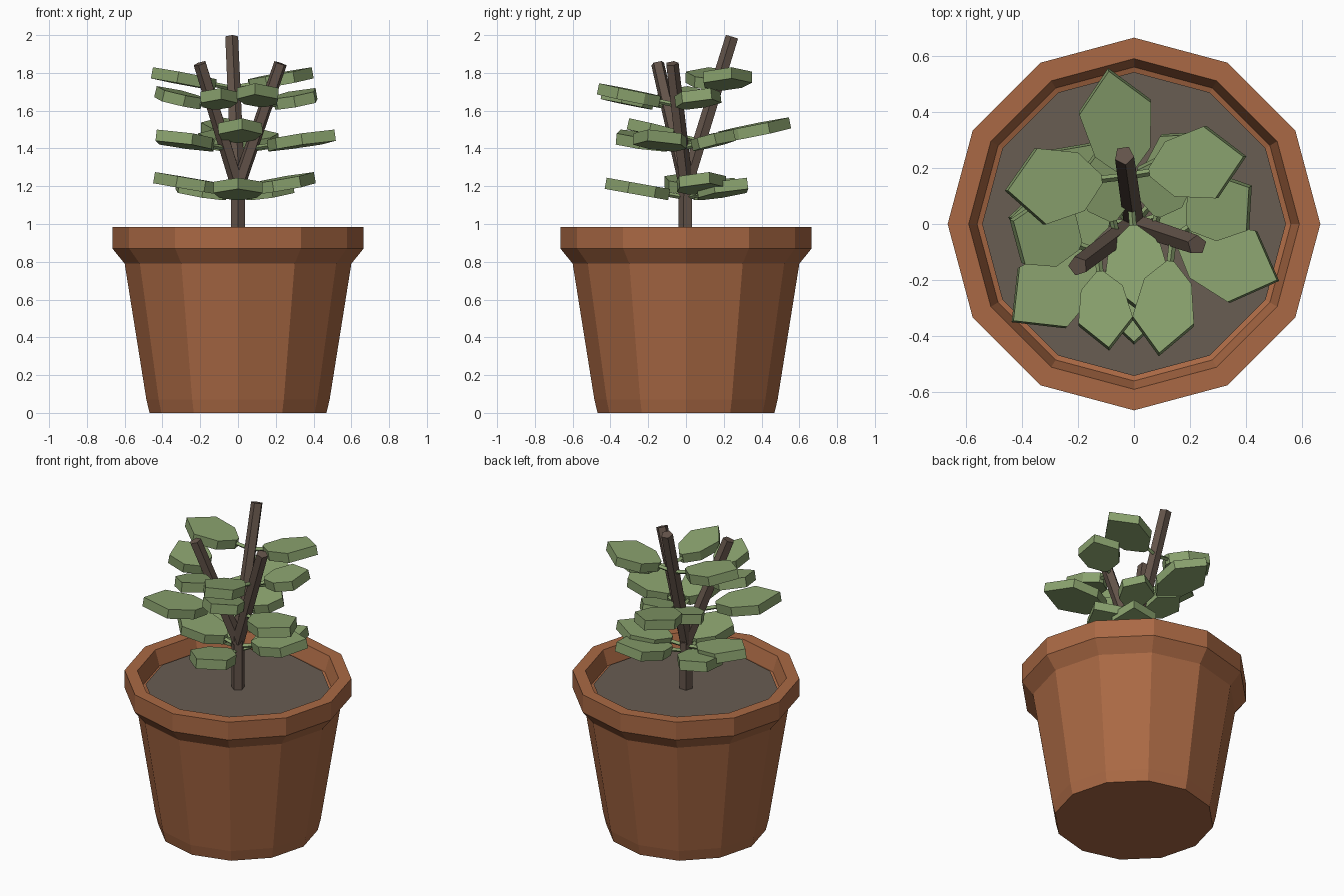
import bpy, bmesh, math
from mathutils import Vector

if "Cube" in bpy.data.objects:
    bpy.data.objects.remove(bpy.data.objects["Cube"])


def material(name, rgb):
    m = bpy.data.materials.new(name)
    m.diffuse_color = (*rgb, 1)
    m.use_nodes = True
    m.node_tree.nodes["Principled BSDF"].inputs["Base Color"].default_value = m.diffuse_color
    return m


TERRACOTTA = material("terracotta", (0.402, 0.141, 0.058))
SOIL = material("soil", (0.138, 0.109, 0.084))
BARK = material("bark", (0.127, 0.089, 0.069))
LEAF = material("leaf green", (0.254, 0.361, 0.156))


def finish(bm, name, mat):
    bmesh.ops.recalc_face_normals(bm, faces=bm.faces)
    me = bpy.data.meshes.new(name)
    bm.to_mesh(me)
    bm.free()
    me.materials.append(mat)
    ob = bpy.data.objects.new(name, me)
    bpy.context.collection.objects.link(ob)
    return ob


def lathe(name, profile, mat, sides=12):
    bm = bmesh.new()
    rings = [[bm.verts.new((r * math.cos(math.tau * i / sides),
                            r * math.sin(math.tau * i / sides), z))
              for i in range(sides)] for r, z in profile]
    for a, b in zip(rings, rings[1:]):
        for i in range(sides):
            j = (i + 1) % sides
            bm.faces.new((a[i], a[j], b[j], b[i]))
    bm.faces.new(rings[0])
    bm.faces.new(rings[-1])
    return finish(bm, name, mat)


def stick(name, start, end, r1, r2, mat, sides=5):
    start, end = Vector(start), Vector(end)
    axis = end - start
    bm = bmesh.new()
    bmesh.ops.create_cone(bm, cap_ends=True, segments=sides, radius1=r1,
                          radius2=r2, depth=axis.length)
    bm.transform(axis.to_track_quat('Z', 'Y').to_matrix().to_4x4())
    bmesh.ops.translate(bm, verts=bm.verts, vec=(start + end) / 2)
    return finish(bm, name, mat)


# Leaf outline: share of blade length, half width
OUTLINE = [(0, 0.015), (0.22, 0.10), (0.64, 0.13), (1, 0)]


def leaf(name, base, tip, width=1.0, stem=0.2, thick=0.06):
    base, tip = Vector(base), Vector(tip)
    along = tip - base
    side = along.cross(Vector((0, 0, 1))).normalized()
    up = side.cross(along).normalized()
    pts = [(u, v) for u, v in OUTLINE] + [(u, -v) for u, v in OUTLINE[-2::-1]]
    bm = bmesh.new()
    layers = []
    for h in (0, -thick):
        layers.append([bm.verts.new(base + along * (stem + (1 - stem) * u)
                                    + side * v * width + up * h) for u, v in pts])
    top, bottom = layers
    bm.faces.new(top)
    bm.faces.new(bottom)
    for i in range(len(pts)):
        j = (i + 1) % len(pts)
        bm.faces.new((top[i], top[j], bottom[j], bottom[i]))
    finish(bm, name, LEAF)
    # Thin leaf stalk
    drop = up * -thick / 2
    stick(name + "_stalk", base + drop, base + along * (stem + 0.03) + drop,
          0.013, 0.013, LEAF, 4)


# Pot and soil
lathe("pot", [(0.468, 0), (0.485, 0.07), (0.60, 0.79), (0.665, 0.87),
              (0.665, 0.985), (0.59, 0.985), (0.56, 0.89), (0.53, 0.88)], TERRACOTTA)
lathe("soil", [(0.53, 0.87), (0.542, 0.90)], SOIL)

# Trunk and three branches
stick("trunk", (0, 0, 0.88), (0, 0, 1.25), 0.04, 0.038, BARK)
for n, end in (("back", (-0.035, 0.245, 1.99)), ("left", (-0.20, -0.15, 1.85)),
               ("right", (0.225, -0.075, 1.85))):
    stick(n + "_branch", (0, 0, 1.20), end, 0.038, 0.036, BARK)

# Leaves around the trunk: angle, base height, reach
for i, (deg, z, reach) in enumerate([(270, 1.17, 0.42), (50, 1.17, 0.42),
                                     (142, 1.17, 0.41), (17, 1.20, 0.42),
                                     (177, 1.20, 0.44)]):
    c, s = math.cos(math.radians(deg)), math.sin(math.radians(deg))
    leaf(f"trunk_leaf_{i}", (0, 0, z), (c * reach, s * reach, z + 0.075))

# Leaves on the branches: base, tip, width
BRANCH_LEAVES = [
    ((-0.01, 0.08, 1.47), (-0.09, 0.545, 1.565), 1.0),
    ((-0.01, 0.07, 1.47), (0.02, -0.30, 1.56), 0.9),
    ((-0.06, -0.05, 1.43), (-0.43, -0.345, 1.50), 1.05),
    ((-0.06, -0.05, 1.43), (-0.13, 0.25, 1.50), 0.8),
    ((0.07, -0.03, 1.43), (0.51, -0.20, 1.50), 1.05),
    ((0.07, -0.03, 1.43), (0.13, 0.25, 1.50), 0.8),
    ((-0.03, 0.17, 1.75), (-0.45, 0.12, 1.83), 1.05),
    ((-0.03, 0.17, 1.75), (0.39, 0.24, 1.83), 1.0),
    ((-0.13, -0.10, 1.65), (-0.43, 0.01, 1.73), 1.0),
    ((-0.13, -0.10, 1.65), (-0.09, -0.44, 1.72), 0.75),
    ((0.14, -0.05, 1.65), (0.41, 0.13, 1.72), 0.95),
    ((0.14, -0.05, 1.66), (0.09, -0.46, 1.745), 0.85),
]
for i, (base, tip, width) in enumerate(BRANCH_LEAVES):
    leaf(f"branch_leaf_{i}", base, tip, width)
